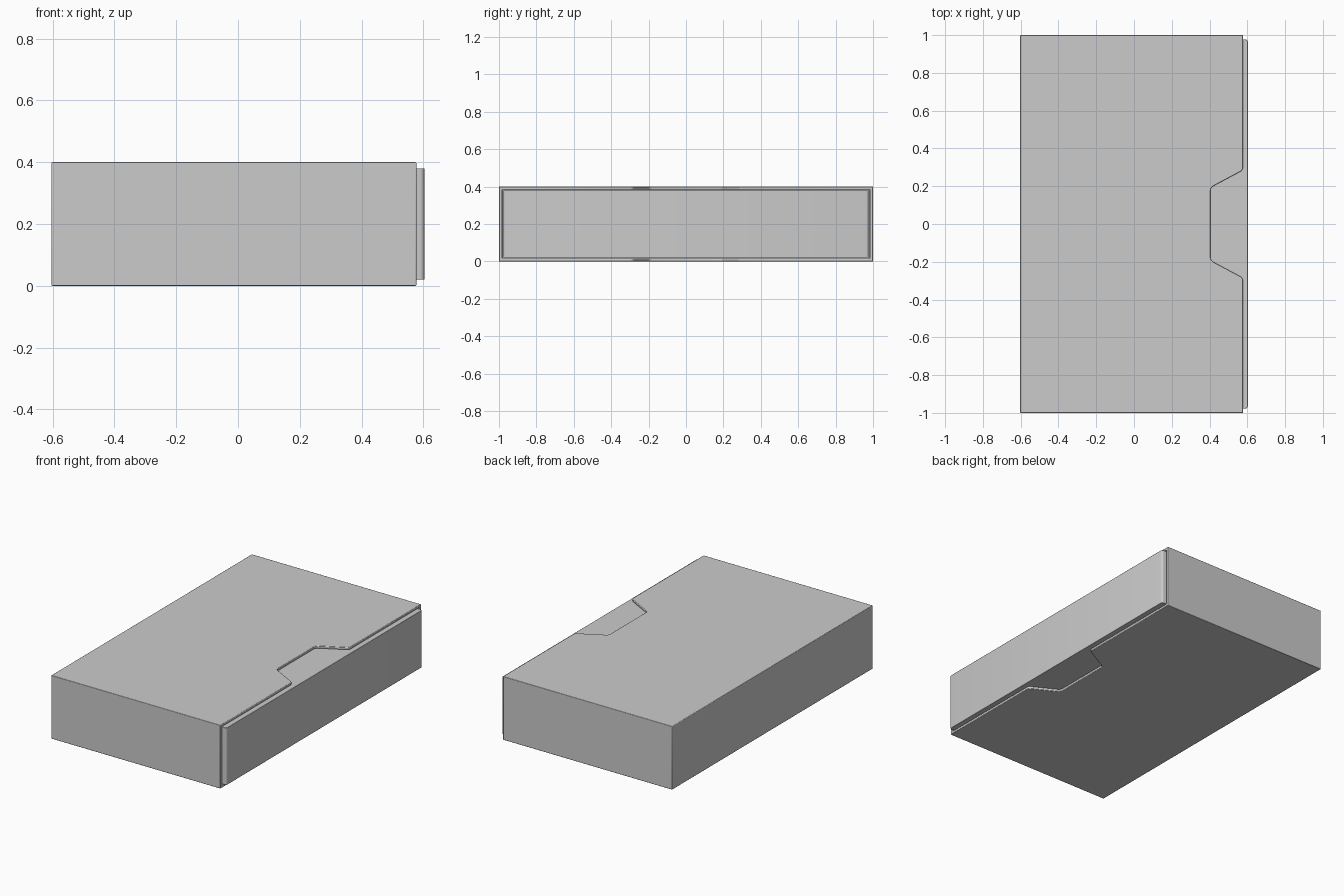
import bpy, bmesh

if "Cube" in bpy.data.objects:
    bpy.data.objects.remove(bpy.data.objects["Cube"])


def prism(name, outline, z0, z1, rounded=(), radius=0.02):
    """Extrude an XY outline; round the vertical edges at the listed corners."""
    bm = bmesh.new()
    low = [bm.verts.new((x, y, z0)) for x, y in outline]
    high = [bm.verts.new((x, y, z1)) for x, y in outline]
    bm.faces.new(low[::-1])
    bm.faces.new(high)
    n = len(outline)
    for i in range(n):
        j = (i + 1) % n
        bm.faces.new((low[i], low[j], high[j], high[i]))
    edges = [bm.edges.get((low[i], high[i])) for i in rounded]
    if edges:
        bmesh.ops.bevel(bm, geom=edges, offset=radius, segments=4,
                        profile=0.5, affect='EDGES')
    mesh = bpy.data.meshes.new(name)
    bm.to_mesh(mesh)
    bm.free()
    obj = bpy.data.objects.new(name, mesh)
    bpy.context.collection.objects.link(obj)
    return obj


def rect(x0, x1, y):
    return [(x0, -y), (x1, -y), (x1, y), (x0, y)]


def soften(obj, width):
    mod = obj.modifiers.new("soft_edges", 'BEVEL')
    mod.width = width
    mod.segments = 2
    mod.limit_method = 'ANGLE'
    mod.angle_limit = 0.8


# Outer sleeve with a thumb notch through top and bottom
half = [(-0.603, -1), (0.577, -1), (0.577, -0.285), (0.405, -0.193)]
outline = half + [(x, -y) for x, y in reversed(half)]
sleeve = prism("sleeve", outline, 0, 0.4, rounded=(2, 3, 4, 5), radius=0.015)

# Cavity open on the right side
cavity = prism("cavity_cutter", rect(-0.587, 0.8, 0.983), 0.016, 0.384)
cavity.hide_render = True
cavity.hide_set(True)
cut = sleeve.modifiers.new("hollow", 'BOOLEAN')
cut.operation = 'DIFFERENCE'
cut.solver = 'EXACT'
cut.object = cavity
soften(sleeve, 0.003)

# Inner box with rounded upright corners
inner = prism("inner_box", rect(-0.583, 0.603, 0.977), 0.02, 0.38,
              rounded=(0, 1, 2, 3), radius=0.014)
soften(inner, 0.002)

# Crisp shading with smooth rounded corners
for obj in (sleeve, inner):
    bpy.ops.object.select_all(action='DESELECT')
    obj.select_set(True)
    bpy.context.view_layer.objects.active = obj
    bpy.ops.object.shade_smooth_by_angle(angle=0.5)
